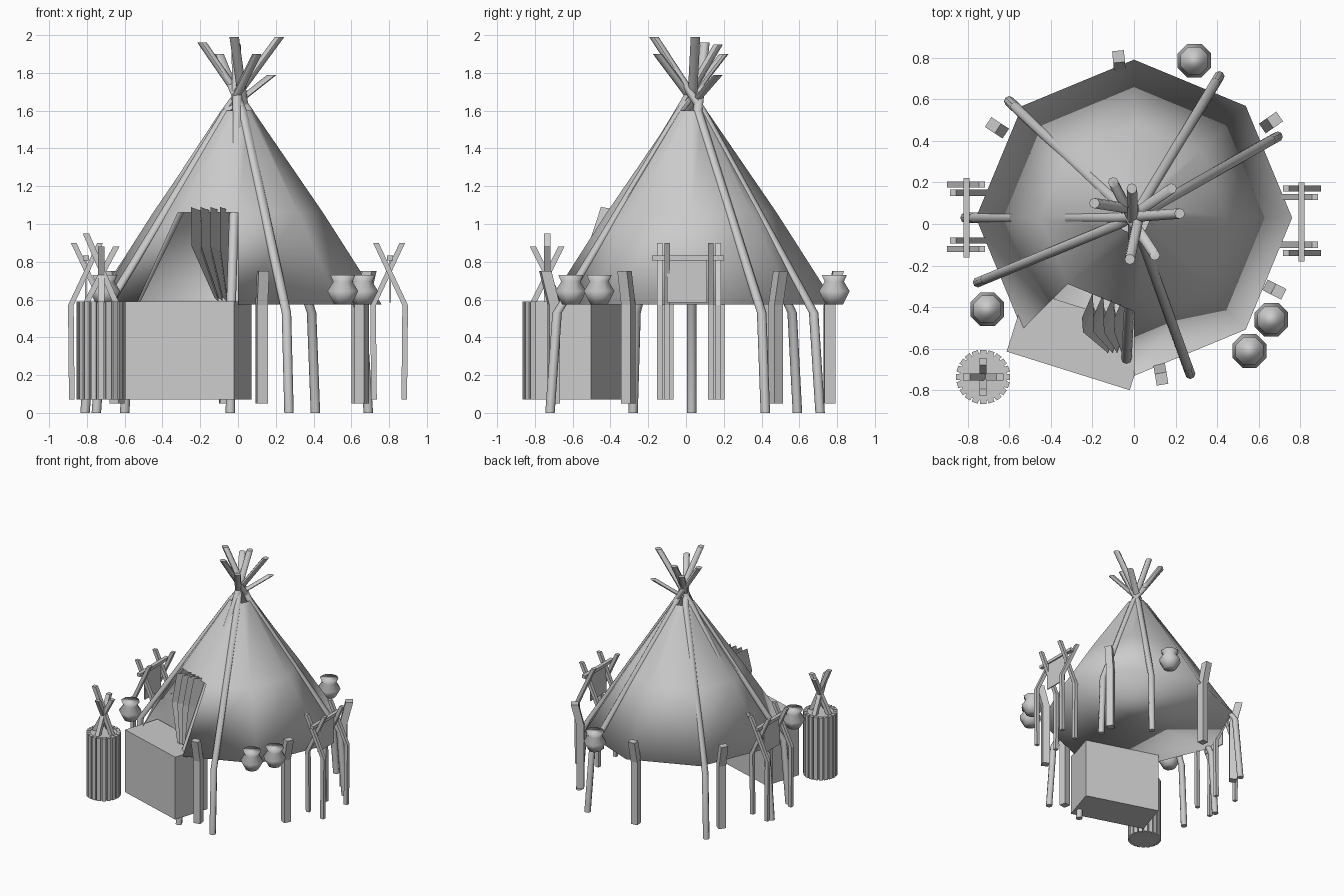
import bpy, bmesh, math
from mathutils import Vector, Matrix

old = bpy.data.objects.get("Cube")
if old:
    bpy.data.objects.remove(old, do_unlink=True)

grey = bpy.data.materials.new("light_grey")
grey.use_nodes = True
grey.diffuse_color = (0.6, 0.6, 0.6, 1)
grey.node_tree.nodes["Principled BSDF"].inputs["Base Color"].default_value = (0.6, 0.6, 0.6, 1)


def finish(name, bm, smooth=None):
    """Turn a bmesh into an object; smooth is an angle in degrees."""
    mesh = bpy.data.meshes.new(name)
    bmesh.ops.recalc_face_normals(bm, faces=bm.faces)
    bm.to_mesh(mesh)
    bm.free()
    mesh.materials.append(grey)
    obj = bpy.data.objects.new(name, mesh)
    bpy.context.collection.objects.link(obj)
    if smooth:
        bpy.ops.object.select_all(action='DESELECT')
        obj.select_set(True)
        bpy.context.view_layer.objects.active = obj
        if smooth >= 180:
            bpy.ops.object.shade_smooth()
        else:
            bpy.ops.object.shade_smooth_by_angle(angle=math.radians(smooth))
    return obj


def loft(bm, rings, skip=(), caps=(True, True)):
    """Bridge rings of points; skip lists (row, side) quads to leave open."""
    loops = [[bm.verts.new(p) for p in ring] for ring in rings]
    n = len(loops[0])
    for row, (a, b) in enumerate(zip(loops, loops[1:])):
        for i in range(n):
            if (row, i) not in skip:
                j = (i + 1) % n
                bm.faces.new((a[i], a[j], b[j], b[i]))
    if caps[0]:
        bm.faces.new(loops[0][::-1])
    if caps[1]:
        bm.faces.new(loops[-1])


def circle(x, y, z, r, n=8, turn=0.0):
    return [(x + r * math.cos(turn + math.tau * i / n),
             y + r * math.sin(turn + math.tau * i / n), z) for i in range(n)]


def tube(bm, path, r, n, turn=0.0):
    """Sweep a polygon along a mostly upright path, with level joints."""
    path = [Vector(p) for p in path]
    loft(bm, [circle(*p, r, n, turn) for p in path])


def box(bm, centre, size, turn=0.0):
    m = (Matrix.Translation(centre) @ Matrix.Rotation(turn, 4, 'Z')
         @ Matrix.Diagonal((*size, 1)))
    bmesh.ops.create_cube(bm, size=1, matrix=m)


MID = Vector((0, 0.03, 0))

# Tent cloth: eight sided cone with floor and one open doorway panel
bm = bmesh.new()
loft(bm, [circle(0, 0.03, z, r) for r, z in ((0.76, 0.575), (0.45, 1.06), (0.08, 1.6))],
     skip={(0, 5)}, caps=(True, False))
finish("tent_cloth", bm, 180)

# Bent tent poles: ground point and crossed tip for each
poles = [((-0.60, 0.59), (0.10, -0.15, 1.9)), ((0.41, 0.71), (-0.02, -0.17, 1.99)),
         ((0.69, 0.42), (-0.19, 0.10, 1.96)), ((-0.81, 0.03), (0.22, 0.05, 1.99)),
         ((-0.75, -0.28), (0.18, 0.17, 1.79)), ((-0.04, -0.72), (-0.01, 0.17, 1.95)),
         ((0.27, -0.72), (-0.10, 0.20, 1.9))]
for k, (foot, tip) in enumerate(poles):
    foot = Vector((*foot, 0))
    out = (foot - MID).normalized()
    knee = MID + (foot - MID) * 0.95 + Vector((0, 0, 0.53))
    neck = MID + out * 0.065 + Vector((0, 0, 1.6))
    bm = bmesh.new()
    tube(bm, [foot, knee, neck, tip], 0.025, 8)
    finish(f"tent_pole_{k + 1}", bm, 50)

# Pegs around the hem with tops leaning outward
for k, (x, y) in enumerate([(-0.07, 0.76), (-0.64, 0.45), (0.64, 0.475), (0.655, -0.305), (0.125, -0.70)]):
    base = Vector((x, y, 0))
    out = (base - MID).normalized()
    path = [base + out * d + Vector((0, 0, z)) for d, z in ((0, 0.05), (0, 0.57), (0.045, 0.75))]
    bm = bmesh.new()
    tube(bm, path, 0.04, 4, math.atan2(out.y, out.x) + math.pi / 4)
    finish(f"hem_peg_{k + 1}", bm)

# Clay pots
profile = [(0.05, 0.575), (0.088, 0.645), (0.055, 0.695), (0.072, 0.73)]
for k, (x, y) in enumerate([(-0.705, -0.41), (0.29, 0.785), (0.66, -0.46), (0.555, -0.61)]):
    bm = bmesh.new()
    loft(bm, [circle(x, y, z, r, 8, math.pi / 8) for r, z in profile])
    finish(f"pot_{k + 1}", bm, 180)

# Entrance block
bm = bmesh.new()
box(bm, (-0.27, -0.558, 0.33), (0.62, 0.31, 0.52), math.atan2(-0.185, 0.59))
finish("entrance_block", bm)

# Pleated door flap, gathered at one side of the doorway
bm = bmesh.new()
rows = [(1.09, -0.25, 0.052, -0.45, -0.33), (0.88, -0.245, 0.05, -0.52, -0.40),
        (0.61, -0.125, 0.022, -0.62, -0.55)]
grid = []
for z, x0, step, y_out, y_in in rows:
    line = []
    for i in range(4):
        line.append(bm.verts.new((x0 + step * i, y_out, z)))
        line.append(bm.verts.new((x0 + step * (i + 1), y_in, z - 0.02)))
    grid.append(line)
for a, b in zip(grid, grid[1:]):
    for i in range(len(a) - 1):
        bm.faces.new((a[i], a[i + 1], b[i + 1], b[i]))
finish("door_flap", bm)

# Drying racks on both sides: crossed legs, top bar and hung hide
for side, name in ((1, "left"), (-1, "right")):
    shift = 0 if side > 0 else 0.02
    bm = bmesh.new()
    for y, lean in ((0.17, 1), (0.13, -1), (-0.10, -1), (-0.14, 1)):
        path = [(side * (0.80 + lean * dx), y + shift, z)
                for dx, z in ((0.08, 0.07), (0.085, 0.57), (-0.07, 0.9))]
        tube(bm, path, 0.021, 4, math.pi / 4)
    box(bm, (side * 0.805, 0.01 + shift, 0.82), (0.03, 0.38, 0.025))
    finish(f"{name}_rack_frame", bm)
    bm = bmesh.new()
    box(bm, (side * 0.805, 0.005 + shift, 0.708), (0.008, 0.21, 0.245))
    finish(f"{name}_rack_hide", bm)

# Stick basket: ring of square staves around a core, with crossed sticks on top
bx, by = -0.725, -0.735
bm = bmesh.new()
loft(bm, [circle(bx, by, z, 0.115, 20) for z in (0.07, 0.585)])
for i in range(20):
    a = math.tau * i / 20
    box(bm, (bx + 0.115 * math.cos(a), by + 0.115 * math.sin(a), 0.33), (0.03, 0.03, 0.52), a)
finish("stick_basket", bm)
bm = bmesh.new()
for dx, dy, top in ((0.08, 0, 0.95), (-0.08, 0, 0.88), (0.0, 0.075, 0.88), (0.0, -0.075, 0.88)):
    tube(bm, [(bx + dx, by + dy, 0.58), (bx - dx, by - dy, top)], 0.024, 4, math.pi / 4)
finish("basket_sticks", bm)
